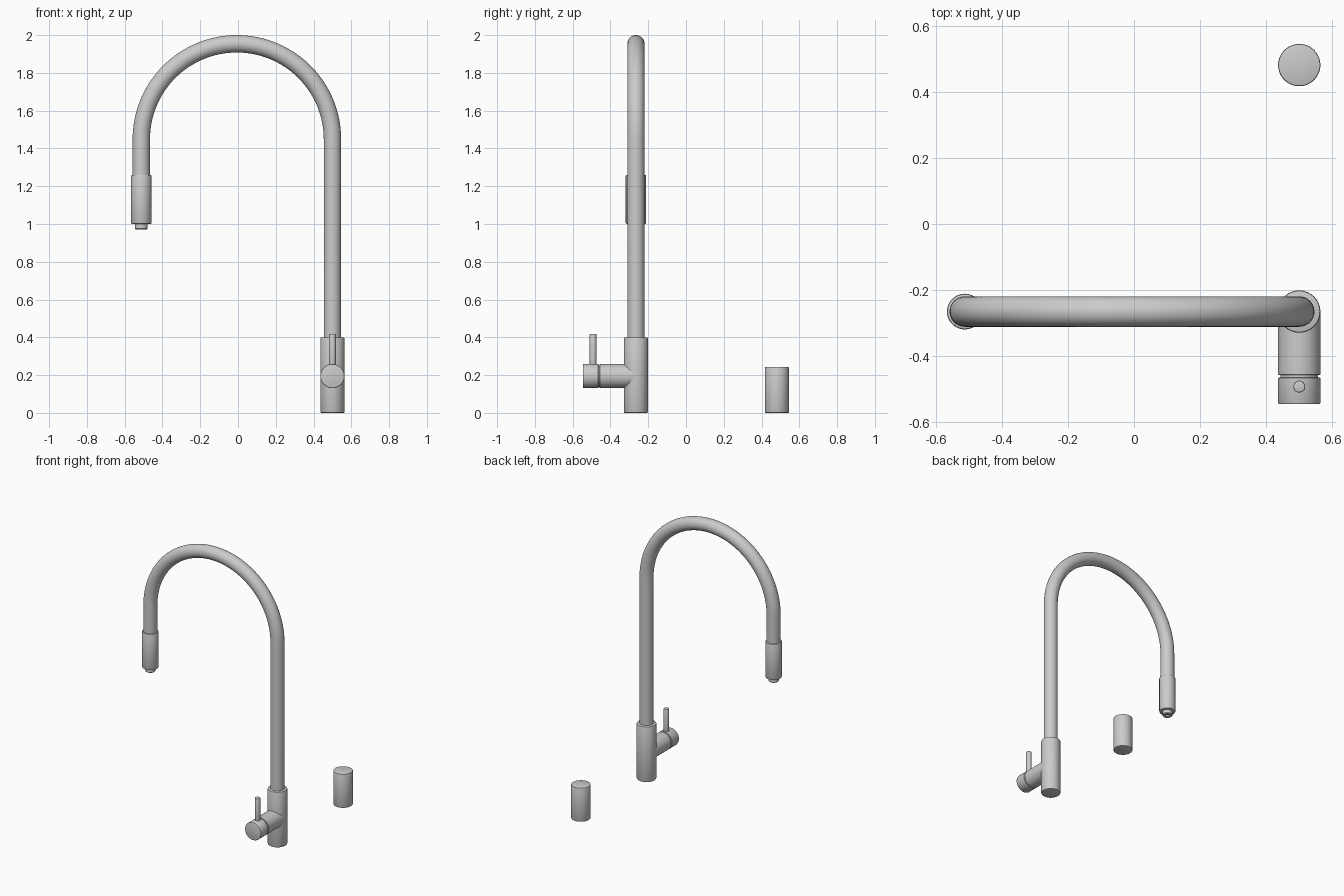
import bpy, bmesh
from math import sin, cos, pi, radians
from mathutils import Matrix

if "Cube" in bpy.data.objects:
    bpy.data.objects.remove(bpy.data.objects["Cube"])

SEGS = 64


def finish(name, bm, matrix=Matrix()):
    bm.normal_update()
    bmesh.ops.recalc_face_normals(bm, faces=bm.faces[:])
    mesh = bpy.data.meshes.new(name)
    bm.to_mesh(mesh)
    bm.free()
    obj = bpy.data.objects.new(name, mesh)
    bpy.context.collection.objects.link(obj)
    obj.matrix_world = matrix
    bpy.ops.object.select_all(action='DESELECT')
    obj.select_set(True)
    bpy.context.view_layer.objects.active = obj
    bpy.ops.object.shade_smooth_by_angle(angle=radians(35))
    return obj


def skin(name, rings, matrix=Matrix()):
    """Join equal-sized point rings into a capped tube."""
    bm = bmesh.new()
    loops = [[bm.verts.new(p) for p in ring] for ring in rings]
    for a, b in zip(loops, loops[1:]):
        for i in range(len(a)):
            j = (i + 1) % len(a)
            bm.faces.new((a[i], a[j], b[j], b[i]))
    bm.faces.new(loops[0][::-1])
    bm.faces.new(loops[-1])
    return finish(name, bm, matrix)


def lathe(name, profile, matrix):
    """Turn (radius, height) points around local z."""
    angles = [2 * pi * i / SEGS for i in range(SEGS)]
    return skin(name, [[(r * cos(a), r * sin(a), z) for a in angles]
                       for r, z in profile], matrix)


def rod(r, z0, z1, b=0.004):
    """Cylinder profile with softened rims."""
    return [(r - b, z0), (r - b * 0.3, z0 + b * 0.3), (r, z0 + b),
            (r, z1 - b), (r - b * 0.3, z1 - b * 0.3), (r - b, z1)]


Y = -0.265          # plane of the spout
BASE_X, HEAD_X = 0.5, -0.512
base = Matrix.Translation((BASE_X, Y, 0))

# Base body
lathe("faucet_body", rod(0.064, 0, 0.4, 0.006), base)

# Swan-neck pipe
arc_x, arc_r, arc_z = (BASE_X + HEAD_X) / 2, (BASE_X - HEAD_X) / 2, 1.448
path = [(BASE_X, 0.38, 0)]
path += [(arc_x + arc_r * cos(pi * i / 64), arc_z + arc_r * sin(pi * i / 64), pi * i / 64)
         for i in range(65)]
path += [(HEAD_X, 1.24, pi)]
PIPE_R = 0.046
rings = []
for x, z, t in path:
    rings.append([(x + PIPE_R * cos(a) * cos(t), Y + PIPE_R * sin(a),
                   z + PIPE_R * cos(a) * sin(t))
                  for a in (2 * pi * i / 40 for i in range(40))])
skin("spout_pipe", rings)

# Spray head with a recessed nozzle
head = Matrix.Translation((HEAD_X, Y, 0))
lathe("spray_head", rod(0.054, 1.0, 1.26, 0.006), head)
lathe("spray_nozzle", [(0.012, 0.985), (0.014, 0.972), (0.030, 0.972), (0.034, 0.976),
                       (0.034, 1.01)], head)

# Side valve pointing forward, with a groove before its turning cap
valve = Matrix.Translation((BASE_X, Y, 0.195)) @ Matrix.Rotation(radians(90), 4, 'X')
lathe("handle_valve", [(0.064, 0), (0.064, 0.190), (0.062, 0.192), (0.057, 0.192),
                       (0.057, 0.199), (0.062, 0.199), (0.064, 0.201), (0.064, 0.276),
                       (0.0625, 0.279), (0.060, 0.280)], valve)

# Lever pin
lathe("handle_lever", rod(0.018, 0.2, 0.418),
      Matrix.Translation((BASE_X, -0.492, 0)))

# Separate round control knob
lathe("side_knob", rod(0.064, 0, 0.244, 0.005), Matrix.Translation((BASE_X, 0.481, 0)))
